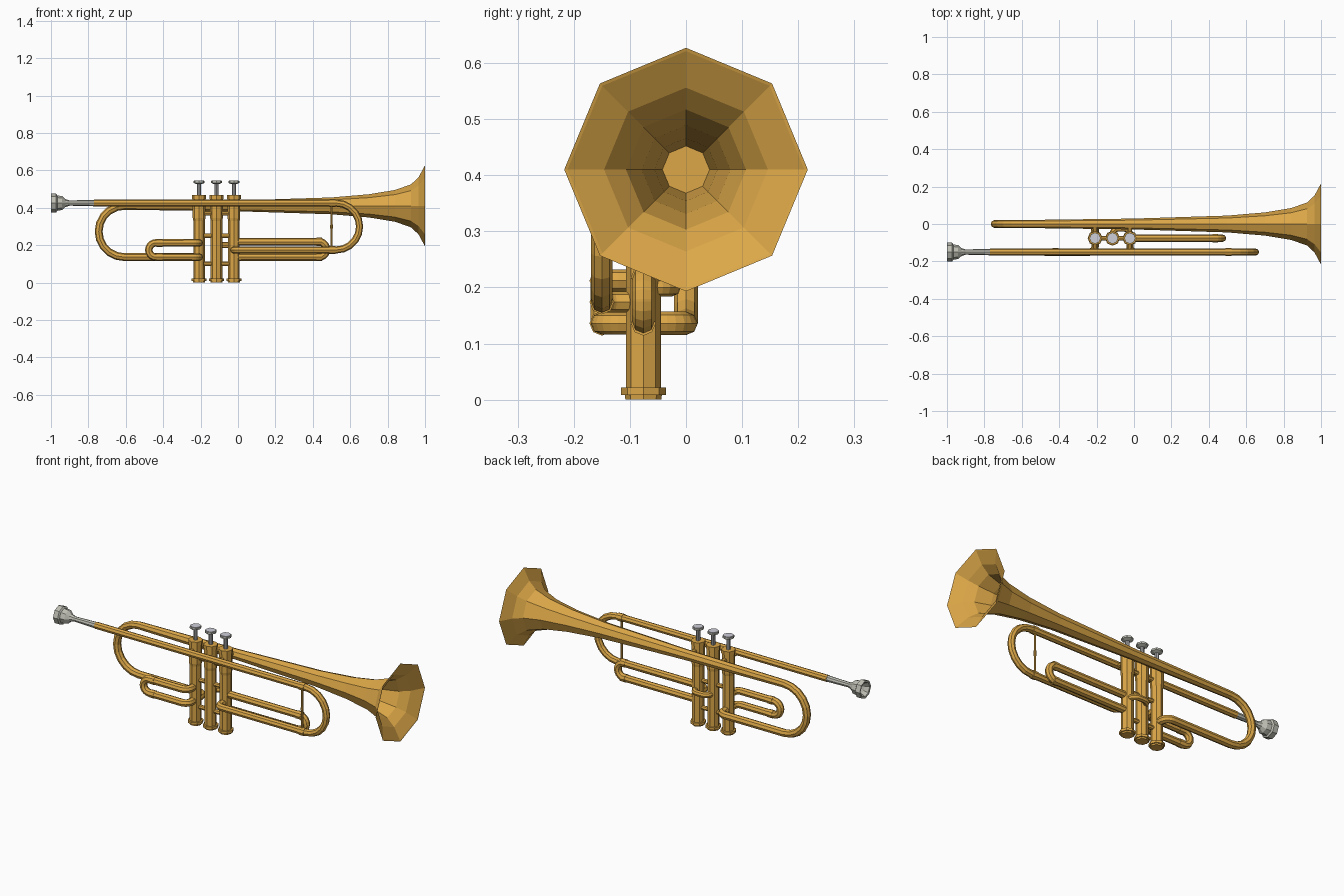
import bpy, bmesh
from math import sin, cos, pi
from mathutils import Vector

old = bpy.data.objects.get("Cube")
if old:
    bpy.data.objects.remove(old)


def material(name, rgb, metallic=0.0):
    m = bpy.data.materials.new(name)
    m.use_nodes = True
    m.diffuse_color = (*rgb, 1)
    m.node_tree.nodes["Principled BSDF"].inputs["Base Color"].default_value = (*rgb, 1)
    return m


BRASS = material("brass", (0.72, 0.39, 0.065))
SILVER = material("silver", (0.52, 0.52, 0.46))
STEEL = material("steel", (0.40, 0.40, 0.41))
PEARL = material("pearl", (0.62, 0.62, 0.69))
SIDES = 8


def sweep(name, points, radii, mat, axis=None):
    """Eight-sided skin along points; a fixed axis makes it a lathe."""
    pts = [Vector(p) for p in points]
    if not isinstance(radii, (list, tuple)):
        radii = [radii] * len(pts)
    bm = bmesh.new()
    rings, normal, last = [], None, None
    for i, (p, r) in enumerate(zip(pts, radii)):
        if axis:
            t = Vector(axis)
        else:
            a, b = pts[max(i - 1, 0)], pts[min(i + 1, len(pts) - 1)]
            t = ((p - a).normalized() + (b - p).normalized()).normalized()
        if normal is None:
            normal = Vector((1, 0, 0)) if abs(t.y) > 0.9 else Vector((0, 1, 0))
        else:
            normal = last.rotation_difference(t) @ normal
        last = t
        side = t.cross(normal)
        rings.append([bm.verts.new(p + r * (cos(k * 2 * pi / SIDES) * normal
                                            + sin(k * 2 * pi / SIDES) * side))
                      for k in range(SIDES)])
    for lo, hi in zip(rings, rings[1:]):
        for k in range(SIDES):
            n = (k + 1) % SIDES
            bm.faces.new((lo[k], lo[n], hi[n], hi[k]))
    bm.faces.new(rings[0])
    bm.faces.new(rings[-1])
    bmesh.ops.recalc_face_normals(bm, faces=bm.faces)
    mesh = bpy.data.meshes.new(name)
    bm.to_mesh(mesh)
    bm.free()
    mesh.materials.append(mat)
    ob = bpy.data.objects.new(name, mesh)
    bpy.context.collection.objects.link(ob)
    return ob


def lathe(name, origin, axis, profile, mat):
    o, a = Vector(origin), Vector(axis)
    return sweep(name, [o + a * d for d, r in profile], [r for d, r in profile], mat, axis)


def rounded(corners, bends, steps=5):
    """Path through right-angled corners, each rounded by its bend radius."""
    c = [Vector(p) for p in corners]
    path = [c[0]]
    for i, r in enumerate(bends, 1):
        d1, d2 = (c[i - 1] - c[i]).normalized(), (c[i + 1] - c[i]).normalized()
        centre = c[i] + (d1 + d2) * r
        for s in range(steps + 1):
            a = s / steps * pi / 2
            p = centre - d2 * r * cos(a) - d1 * r * sin(a)
            if (p - path[-1]).length > 1e-4:
                path.append(p)
    path.append(c[-1])
    return path


VALVE_X = (-0.208, -0.115, -0.022)
VALVE_Y, LEAD_Y = -0.076, -0.15
BELL_Z, LEAD_Z, LOW_Z = 0.41, 0.425, 0.136

# Bell: outside flare, rim, then the inside down to the throat
lathe("bell", (0, 0, BELL_Z), (1, 0, 0), [
    (-0.608, 0.021), (0, 0.029), (0.5, 0.045), (0.7, 0.062), (0.84, 0.085),
    (0.925, 0.115), (0.965, 0.152), (1, 0.217), (0.998, 0.211), (0.962, 0.146),
    (0.92, 0.107), (0.84, 0.079), (0.7, 0.056), (0.56, 0.042)], BRASS)

# Rear bow from the bell down into the first valve
half = (BELL_Z - LOW_Z) / 2
sweep("bell_bow", rounded([
    (-0.6, 0, BELL_Z), (-0.745, 0, BELL_Z), (-0.745, 0, LOW_Z),
    (VALVE_X[0], 0, LOW_Z), (VALVE_X[0], VALVE_Y, LOW_Z)], (half, half, 0.035)), 0.021, BRASS)

# Leadpipe with the main tuning slide, returning to the third valve
turn_z = 0.174
half = (LEAD_Z - turn_z) / 2
sweep("leadpipe", rounded([
    (-0.77, LEAD_Y, LEAD_Z), (0.65, LEAD_Y, LEAD_Z), (0.65, LEAD_Y, turn_z),
    (VALVE_X[2], LEAD_Y, turn_z), (VALVE_X[2], VALVE_Y, turn_z)], (half, half, 0.03)), 0.019, BRASS)

# First valve slide, pointing to the rear
top_z = 0.212
half = (top_z - LOW_Z) / 2
sweep("first_slide", rounded([
    (VALVE_X[0], VALVE_Y, top_z), (VALVE_X[0], LEAD_Y, top_z), (-0.477, LEAD_Y, top_z),
    (-0.477, LEAD_Y, LOW_Z), (VALVE_X[0], LEAD_Y, LOW_Z), (VALVE_X[0], VALVE_Y, LOW_Z)],
    (0.03, half, half, 0.03)), 0.02, BRASS)

# Third valve slide, pointing to the bell
sweep("third_slide", rounded([
    (VALVE_X[2], VALVE_Y, 0.218), (0.473, VALVE_Y, 0.218),
    (0.473, VALVE_Y, LOW_Z), (VALVE_X[2], VALVE_Y, LOW_Z)], (0.04, 0.04)), 0.02, BRASS)

# Short loop behind the second and third valves
sweep("valve_loop", rounded([
    (VALVE_X[2], VALVE_Y, 0.2), (VALVE_X[2], -0.025, 0.2),
    (VALVE_X[1], -0.025, 0.2), (VALVE_X[1], VALVE_Y, 0.2)], (0.03, 0.03)), 0.016, BRASS)

# Ferrules where slides meet their sleeves
for name, x, y, z in (
        ("leadpipe_ferrule", 0.49, LEAD_Y, LEAD_Z), ("tuning_ferrule", 0.49, LEAD_Y, turn_z),
        ("third_upper_ferrule", 0.42, VALVE_Y, 0.218), ("third_lower_ferrule", 0.42, VALVE_Y, LOW_Z),
        ("first_upper_ferrule", -0.435, LEAD_Y, top_z), ("first_lower_ferrule", -0.435, LEAD_Y, LOW_Z)):
    lathe(name, (x, y, z), (1, 0, 0), [(0, 0.022), (0.03, 0.022)], BRASS)

# Tuning slide brace
lathe("slide_brace", (0.5, LEAD_Y, turn_z), (0, 0, 1), [
    (0, 0.006), (0.11, 0.006), (0.125, 0.008), (0.14, 0.006), (LEAD_Z - turn_z, 0.006)], BRASS)

# Valves with caps, stems and buttons
for label, x in zip(("first", "second", "third"), VALVE_X):
    base = (x, VALVE_Y, 0)
    lathe(label + "_valve", base, (0, 0, 1), [
        (0, 0.032), (0.008, 0.033), (0.008, 0.04), (0.022, 0.04), (0.022, 0.031),
        (0.33, 0.031), (0.345, 0.034), (0.448, 0.034), (0.448, 0.037), (0.468, 0.037)], BRASS)
    lathe(label + "_stem", base, (0, 0, 1), [(0.46, 0.011), (0.53, 0.011)], STEEL)
    lathe(label + "_button", base, (0, 0, 1), [
        (0.526, 0.014), (0.533, 0.03), (0.543, 0.03)], SILVER)
    lathe(label + "_button_inlay", base, (0, 0, 1), [(0.542, 0.026), (0.546, 0.026)], PEARL)

# Connectors between valves
for i in (0, 1):
    for j, z in enumerate((0.1, 0.25, 0.37)):
        lathe(f"valve_connector_{i}_{j}", (VALVE_X[i], VALVE_Y, z), (1, 0, 0),
              [(0, 0.012), (VALVE_X[i + 1] - VALVE_X[i], 0.012)], BRASS)

# Cross braces tying the valves to leadpipe and bell
for label, x in (("rear", VALVE_X[0]), ("front", VALVE_X[2])):
    lathe(label + "_cross_brace", (x, LEAD_Y, 0.418), (0, 1, 0),
          [(0, 0.012), (-LEAD_Y, 0.012)], BRASS)

# Mouthpiece: hollow cup and tapered shank
lathe("mouthpiece", (0, LEAD_Y, LEAD_Z), (1, 0, 0), [
    (-0.955, 0.008), (-0.975, 0.028), (-0.998, 0.04), (-1, 0.05), (-0.972, 0.05),
    (-0.966, 0.041), (-0.94, 0.037), (-0.922, 0.021), (-0.9, 0.014), (-0.76, 0.0175)], SILVER)
